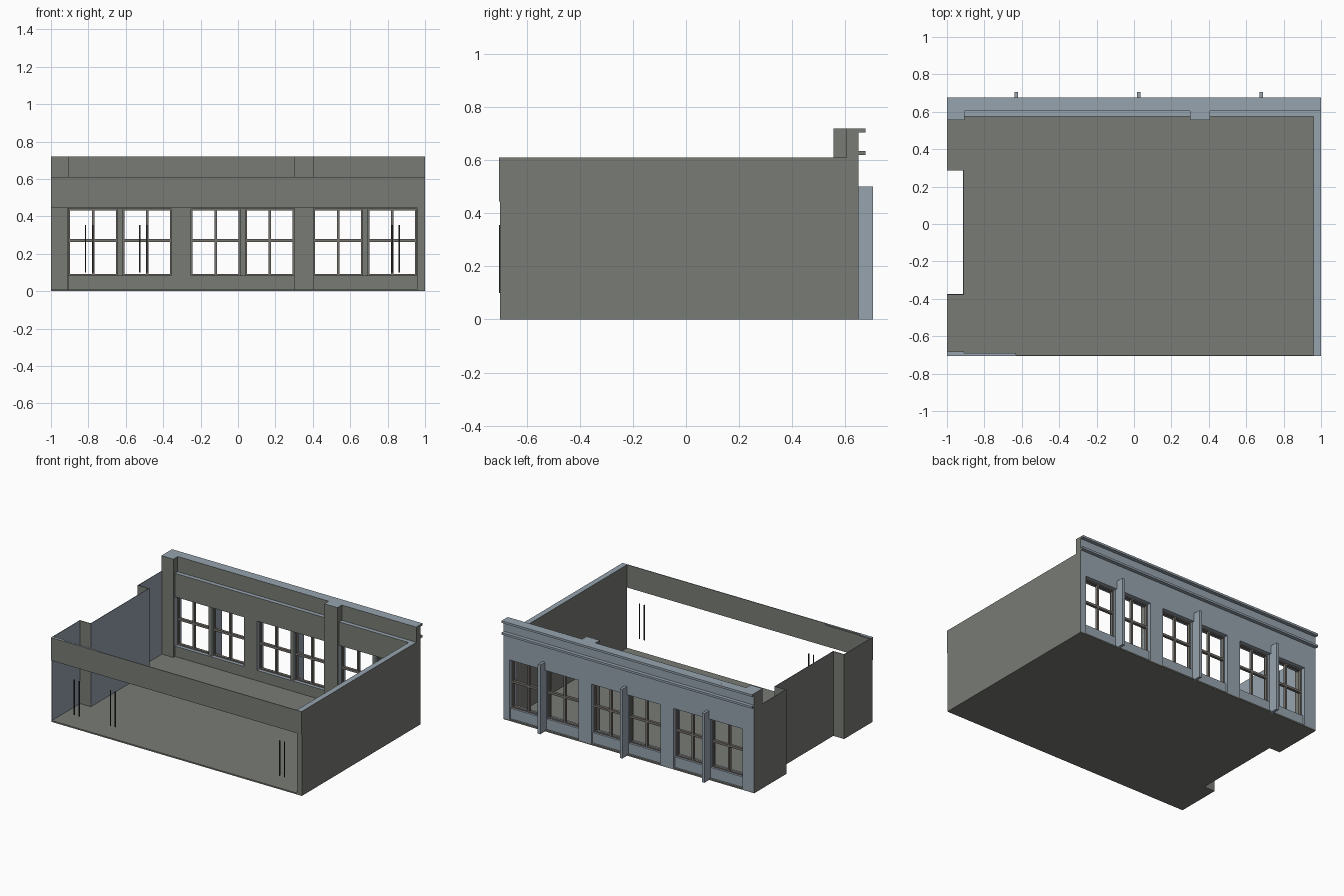
import bpy, bmesh

if "Cube" in bpy.data.objects:
    bpy.data.objects.remove(bpy.data.objects["Cube"])


def mat(name, rgb):
    m = bpy.data.materials.new(name)
    m.diffuse_color = (*rgb, 1)
    m.use_nodes = True
    m.node_tree.nodes["Principled BSDF"].inputs["Base Color"].default_value = m.diffuse_color
    return m


GREY = mat("warm_grey", (0.19, 0.20, 0.177))
BLUE = mat("pale_blue_grey", (0.31, 0.37, 0.43))
FRAME = mat("frame_grey", (0.18, 0.165, 0.15))
DARK = mat("handle_dark", (0.03, 0.03, 0.03))


def boxes(name, items, mats, rule=None):
    """One object made of boxes (x0, x1, y0, y1, z0, z1); rule picks each face's material."""
    bm = bmesh.new()
    for x0, x1, y0, y1, z0, z1 in items:
        r = bmesh.ops.create_cube(bm, size=1)
        for v in r["verts"]:
            v.co.x = x1 if v.co.x > 0 else x0
            v.co.y = y1 if v.co.y > 0 else y0
            v.co.z = z1 if v.co.z > 0 else z0
    bm.normal_update()
    if rule:
        for f in bm.faces:
            f.material_index = rule(f.normal, f.calc_center_median())
    me = bpy.data.meshes.new(name)
    bm.to_mesh(me)
    bm.free()
    for m in mats:
        me.materials.append(m)
    ob = bpy.data.objects.new(name, me)
    bpy.context.collection.objects.link(ob)
    return ob


def top_blue(n, c):
    return 1 if n.z > 0.5 else 0


def inner_blue(n, c):
    return 1 if n.x > 0.5 or n.z > 0.5 else 0


def facade(n, c):
    # inside, outer ends and underside are grey; street side and reveals are blue
    return 0 if n.y < -0.5 or abs(c.x) > 0.999 or c.z < 0.001 else 1


# floor slab with the notch on the left
boxes("floor", [(-0.91, 1, -0.70, 0.65, 0, 0.01),
                (-1, -0.91, -0.70, -0.375, 0, 0.01),
                (-1, -0.91, 0.285, 0.65, 0, 0.01)], [GREY])

# right wall
boxes("right_wall", [(0.96, 1, -0.70, 0.58, 0, 0.61)], [GREY, BLUE], top_blue)

# thin left wall that steps inward around the notch
t = 0.004
boxes("left_wall", [(-1, -1 + t, -0.70, -0.375, 0, 0.61),
                    (-0.91 - t, -0.91, -0.375, 0.285, 0, 0.61),
                    (-1, -1 + t, 0.285, 0.56, 0, 0.61)], [GREY, BLUE], inner_blue)
boxes("left_wall_steps", [(-1, -0.91, -0.375 - t, -0.375, 0, 0.61),
                          (-1, -0.91, 0.285, 0.285 + t, 0, 0.61)], [GREY])

# front beam over the open side
boxes("front_beam", [(-1, 1, -0.705, -0.70, 0.445, 0.61)], [GREY, BLUE], top_blue)
boxes("front_beam_corner", [(-1, -0.91, -0.70, -0.683, 0.60, 0.61),
                            (-0.91, -0.63, -0.70, -0.691, 0.60, 0.61)], [GREY, BLUE], top_blue)

# back wall: beam, parapet, piers and set-back sill panels
Y0, Y1 = 0.575, 0.65
bays = [(-0.905, -0.355), (-0.25, 0.30), (0.405, 0.955)]
edges = [-1] + [x for b in bays for x in b] + [1]
wall = [(-1, 1, Y0, Y1, 0.44, 0.61), (-1, 1, 0.605, Y1, 0.61, 0.72)]
wall += [(edges[i], edges[i + 1], Y0, Y1, 0, 0.44) for i in range(0, 8, 2)]
wall += [(a, b, Y0, 0.635, 0, 0.085) for a, b in bays]
wall += [((a + b) / 2 - 0.014, (a + b) / 2 + 0.014, Y0 + 0.01, 0.635, 0.085, 0.44) for a, b in bays]
boxes("back_wall", wall, [GREY, BLUE], facade)

# inner pilasters
boxes("inner_pilasters", [(-1, -0.905, 0.555, 0.61, 0, 0.72),
                          (0.30, 0.405, 0.555, 0.61, 0, 0.72)], [GREY, BLUE], top_blue)

# two cornice bands outside
boxes("cornice_bands", [(-1, 1, Y1, 0.676, 0.705, 0.72),
                        (-1, 1, Y1, 0.676, 0.62, 0.635)], [GREY, BLUE], facade)

# upright fins at the middle of each bay
boxes("facade_fins", [((a + b) / 2 - 0.01, (a + b) / 2 + 0.01, 0.635, 0.705, 0, 0.50)
                      for a, b in bays], [BLUE])

# window frames: two windows per bay, each with a cross of bars
bars = []
F0, F1, w = 0.60, 0.62, 0.008
for a, b in bays:
    m = (a + b) / 2
    for x0, x1 in ((a, m - 0.014), (m + 0.014, b)):
        c = (x0 + x1) / 2
        bars += [(x0, x0 + w, F0, F1, 0.085, 0.44), (x1 - w, x1, F0, F1, 0.085, 0.44),
                 (c - 0.007, c + 0.007, F0, F1, 0.085, 0.44),
                 (x0, x1, F0, F1, 0.085, 0.085 + w), (x0, x1, F0, F1, 0.44 - w, 0.44),
                 (x0, x1, F0, F1, 0.263, 0.279)]
boxes("window_frames", bars, [FRAME])

# slim door handles standing in the open front
boxes("door_handles", [(x - 0.003, x + 0.003, -0.705, -0.70, 0.10, 0.355)
                       for x in (-0.815, -0.775, -0.525, -0.488, 0.825, 0.862)], [DARK])
